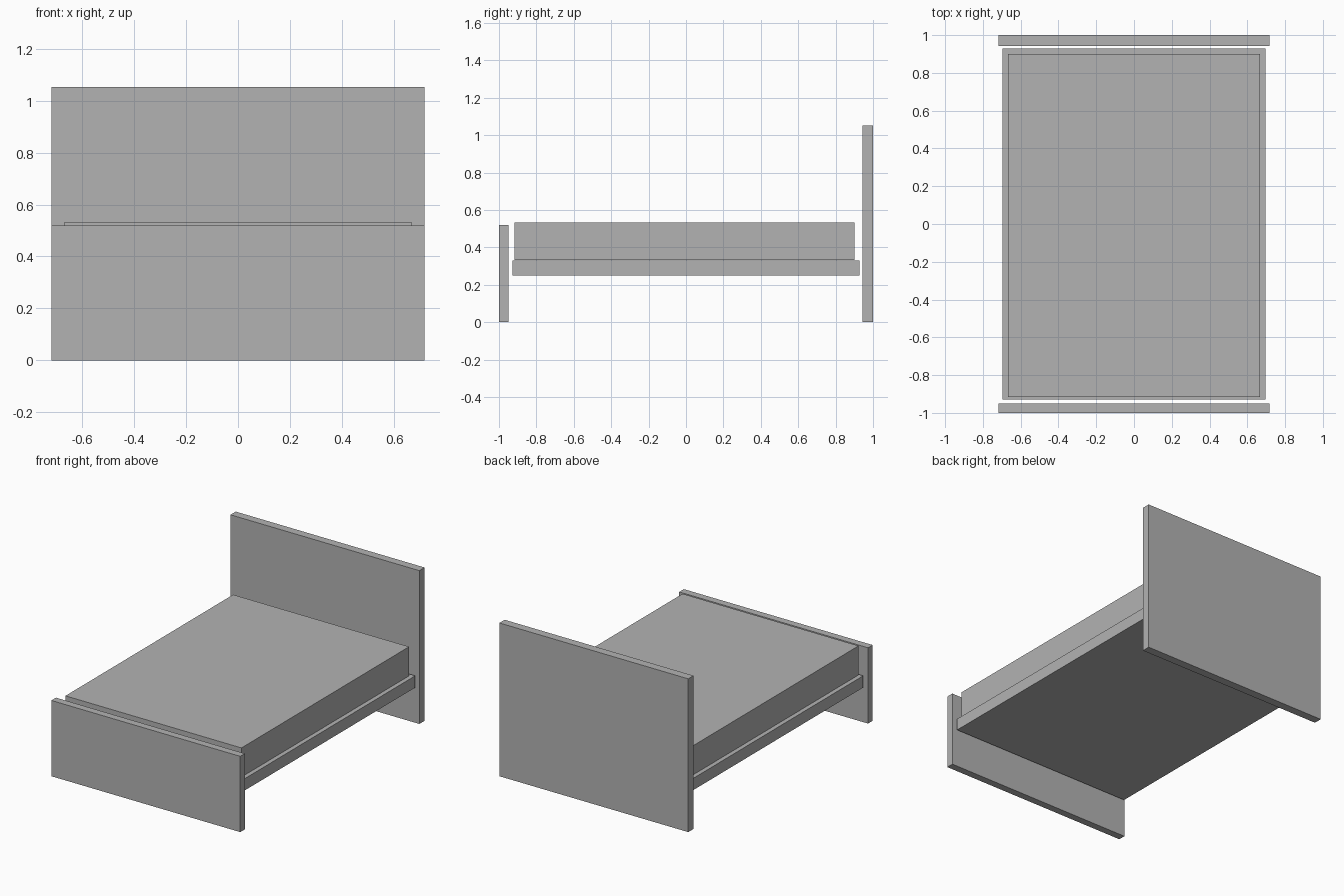
import bpy

default = bpy.data.objects.get("Cube")
if default:
    bpy.data.objects.remove(default, do_unlink=True)

# One plain grey for every part
grey = bpy.data.materials.new("plain grey")
grey.use_nodes = True
colour = (0.45, 0.45, 0.45, 1)
grey.diffuse_color = colour
grey.node_tree.nodes["Principled BSDF"].inputs["Base Color"].default_value = colour


def slab(name, half_width, y_range, z_range):
    """Box centred on x, spanning the given depth and height ranges."""
    (y0, y1), (z0, z1) = y_range, z_range
    bpy.ops.mesh.primitive_cube_add(size=1, location=(0, (y0 + y1) / 2, (z0 + z1) / 2))
    part = bpy.context.object
    part.name = name
    part.scale = (2 * half_width, y1 - y0, z1 - z0)
    bpy.ops.object.transform_apply(location=False, rotation=False, scale=True)
    part.data.materials.append(grey)
    return part


# Upright end boards standing on the floor
slab("headboard", 0.717, (0.943, 1.0), (0, 1.052))
slab("footboard", 0.717, (-1.0, -0.95), (0, 0.52))

# Raised base with the mattress resting on it
slab("bed_base", 0.696, (-0.928, 0.928), (0.25, 0.331))
slab("mattress", 0.668, (-0.917, 0.901), (0.333, 0.533))
